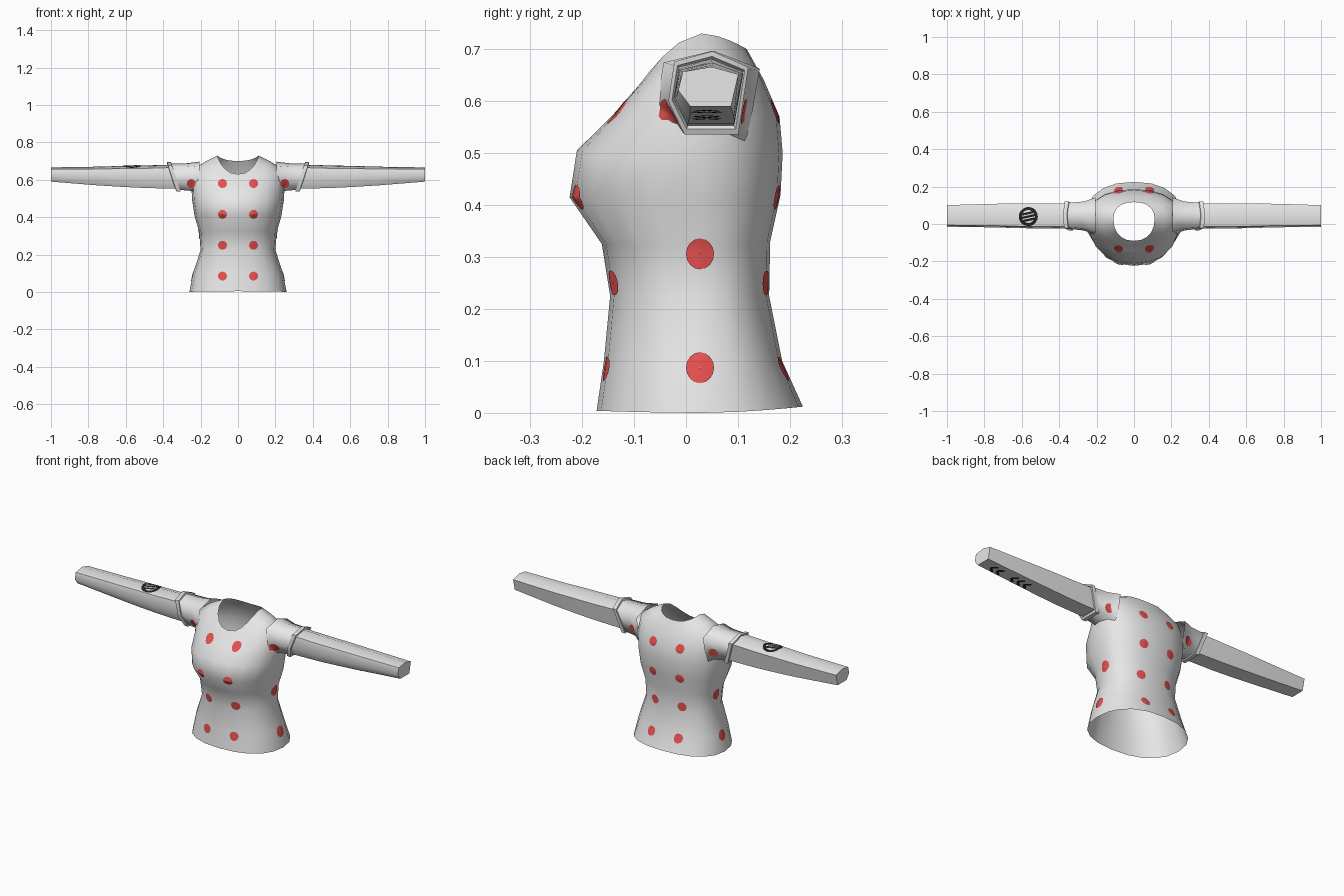
import bpy, bmesh, math
from mathutils import Vector
from mathutils.bvhtree import BVHTree

if "Cube" in bpy.data.objects:
    bpy.data.objects.remove(bpy.data.objects["Cube"])


def material(name, rgb):
    m = bpy.data.materials.new(name)
    m.diffuse_color = (*rgb, 1)
    m.use_nodes = True
    m.node_tree.nodes["Principled BSDF"].inputs["Base Color"].default_value = m.diffuse_color
    return m


CLOTH = material("pale grey", (0.8, 0.8, 0.8))
RED = material("red", (0.8, 0.08, 0.08))
INK = material("ink black", (0.015, 0.015, 0.015))


def make(name, verts, faces, mat, angle=180):
    me = bpy.data.meshes.new(name)
    me.from_pydata([tuple(v) for v in verts], [], faces)
    me.materials.append(mat)
    ob = bpy.data.objects.new(name, me)
    bpy.context.collection.objects.link(ob)
    bpy.ops.object.select_all(action='DESELECT')
    ob.select_set(True)
    bpy.context.view_layer.objects.active = ob
    bpy.ops.object.shade_smooth_by_angle(angle=math.radians(angle))
    return ob


def loft(name, rings, flip=False, cap=False, angle=180):
    n = len(rings[0])
    verts = [v for r in rings for v in r]
    faces = []
    for k in range(len(rings) - 1):
        for i in range(n):
            j = (i + 1) % n
            faces.append((k*n + i, k*n + j, k*n + n + j, k*n + n + i))
    if cap:
        faces.append(tuple(range(len(verts) - n, len(verts))))
    if flip:
        faces = [f[::-1] for f in faces]
    return make(name, verts, faces, CLOTH, angle)


# Torso: half width, front y, back y, then front / side / back height
LEVELS = [
    (.260, -.172, .225, .004, .000, .012),
    (.240, -.158, .185, .100, .100, .100),
    (.200, -.146, .160, .225, .225, .225),
    (.207, -.162, .162, .325, .320, .330),
    (.232, -.224, .182, .415, .405, .420),
    (.245, -.210, .186, .505, .490, .500),
    (.250, -.142, .180, .572, .575, .570),
    (.235, -.115, .150, .603, .660, .640),
    (.170, -.100, .128, .620, .700, .680),
    (.110, -.090, .117, .630, .730, .700)]


def torso_ring(hw, yf, yb, zf, zs, zb, n=20):
    ring = []
    yc, p = .03, .87
    for i in range(n):
        a = 2*math.pi*i/n
        c, s = math.cos(a), math.sin(a)
        x = hw*math.copysign(abs(c)**p, c)
        q = abs(s)**p
        y = yc + q*((yb - yc) if s > 0 else (yf - yc))
        z = zs + ((zb if s > 0 else zf) - zs)*abs(s)**1.5
        ring.append((x, y, z))
    return ring


torso = loft("torso", [torso_ring(*lv) for lv in LEVELS])

# Six-sided section shared by sleeves, cuffs and arms
SECTION = [(-1, -.2), (-.6, -1), (.75, -1), (1, .62), (.1, 1), (-.85, .75)]


def arm_ring(side, x, yc, zc, hy, hz, slant=0):
    return [(side*(x + slant*v*hz), yc + u*hy, zc + v*hz) for u, v in SECTION]


surfaces = [torso]
arms = {}
for side, label in ((1, "right"), (-1, "left")):
    flip = side < 0
    surfaces.append(loft(label + "_sleeve", [
        arm_ring(side, .205, .042, .607, .100, .090),
        arm_ring(side, .260, .042, .614, .078, .074, .2),
        arm_ring(side, .345, .043, .617, .070, .070, .33)], flip))
    # Cuff is a closed band around the sleeve end
    band = [(.333, .068, .068), (.333, .077, .080), (.354, .077, .080),
            (.356, .070, .070), (.345, .064, .062)]
    loft(label + "_cuff", [arm_ring(side, x, .043, .616, hy, hz, .33)
                           for x, hy, hz in band], flip, angle=40)
    arms[side] = loft(label + "_arm", [
        arm_ring(side, .330, .042, .617, .066, .065),
        arm_ring(side, .500, .043, .616, .067, .060),
        arm_ring(side, .620, .044, .618, .066, .056),
        arm_ring(side, .750, .045, .620, .063, .050),
        arm_ring(side, 1.00, .043, .628, .058, .038)], flip, True, 50)


# Thin plates laid on a surface along one axis
def trees(obs):
    return [BVHTree.FromPolygons([v.co for v in o.data.vertices],
                                 [p.vertices[:] for p in o.data.polygons]) for o in obs]


def drop(tree_list, origin, direction):
    hits = [t.ray_cast(origin, direction) for t in tree_list]
    hits = [h for h in hits if h[0] is not None]
    if not hits:
        return None
    h = min(hits, key=lambda k: k[3])
    return h[0] - direction*.003


def plate(name, tree_list, grid, faces, direction, place, mat):
    pts = [drop(tree_list, place(u, v) - direction*2, direction) for u, v in grid]
    keep = [f for f in faces if all(pts[i] is not None for i in f)
            and max((pts[i] - pts[f[0]]).length for i in f) < .09]
    if not keep:
        return
    f = keep[0]
    nor = (pts[f[1]] - pts[f[0]]).cross(pts[f[2]] - pts[f[0]])
    if nor.dot(direction) > 0:
        keep = [k[::-1] for k in keep]
    make(name, [p or Vector((0, 0, .3)) for p in pts], keep, mat) if None not in pts else None


def disc(r_in, r_out, n=16, steps=3):
    grid, faces = [], []
    for k in range(steps + 1):
        r = r_in + (r_out - r_in)*k/steps
        grid += [(r*math.cos(2*math.pi*i/n), r*math.sin(2*math.pi*i/n)) for i in range(n)]
    for k in range(steps):
        for i in range(n):
            j = (i + 1) % n
            faces.append((k*n + i, k*n + j, k*n + n + j, k*n + n + i))
    return grid, faces


# Red dots on front, back and flanks
cloth = trees(surfaces)
dots = [(x, z) for z in (.085, .25, .415, .58) for x in (-.083, .083)]
dots += [(-.25, .58), (.25, .58)]
for d, label in ((1, "front"), (-1, "back")):
    for cx, cz in dots:
        plate(label + "_dot", cloth, *disc(.001, .024), Vector((0, d, 0)),
              lambda u, v: Vector((cx + u, 0, cz + v)), RED)
for d, label in ((-1, "right"), (1, "left")):
    for cz in (.087, .306):
        plate(label + "_dot", cloth[:1], *disc(.001, .027), Vector((d, 0, 0)),
              lambda u, v: Vector((0, .027 + u, cz + v*1.1)), RED)


# Ink patch on top of the left arm: ring with three bars
def quad_strip(a, b, w, n=6):
    a, b = Vector(a), Vector(b)
    side = Vector((a.y - b.y, b.x - a.x)).normalized()*w
    grid = []
    for k in range(n + 1):
        p = a.lerp(b, k/n)
        grid += [tuple(p - side), tuple(p + side)]
    return grid, [(2*k, 2*k + 2, 2*k + 3, 2*k + 1) for k in range(n)]


left_tree, right_tree = trees([arms[-1]]), trees([arms[1]])
down, up = Vector((0, 0, -1)), Vector((0, 0, 1))
patch = [disc(.035, .051, 20)]
patch += [quad_strip((-.036, o - .008), (.036, o + .008), .006) for o in (-.018, 0, .018)]
for g in patch:
    plate("arm_ink_patch", left_tree, *g, down,
          lambda u, v: Vector((-.565 + u, .04 + v, .6)), INK)

# Ink chevrons under the right arm
for cx in (.72, .76, .80, .89, .93):
    for s in (-1, 1):
        plate("arm_chevron", right_tree, *quad_strip((.013, 0), (-.013, s*.025), .007), up,
              lambda u, v: Vector((cx + u, .04 + v, .6)), INK)
